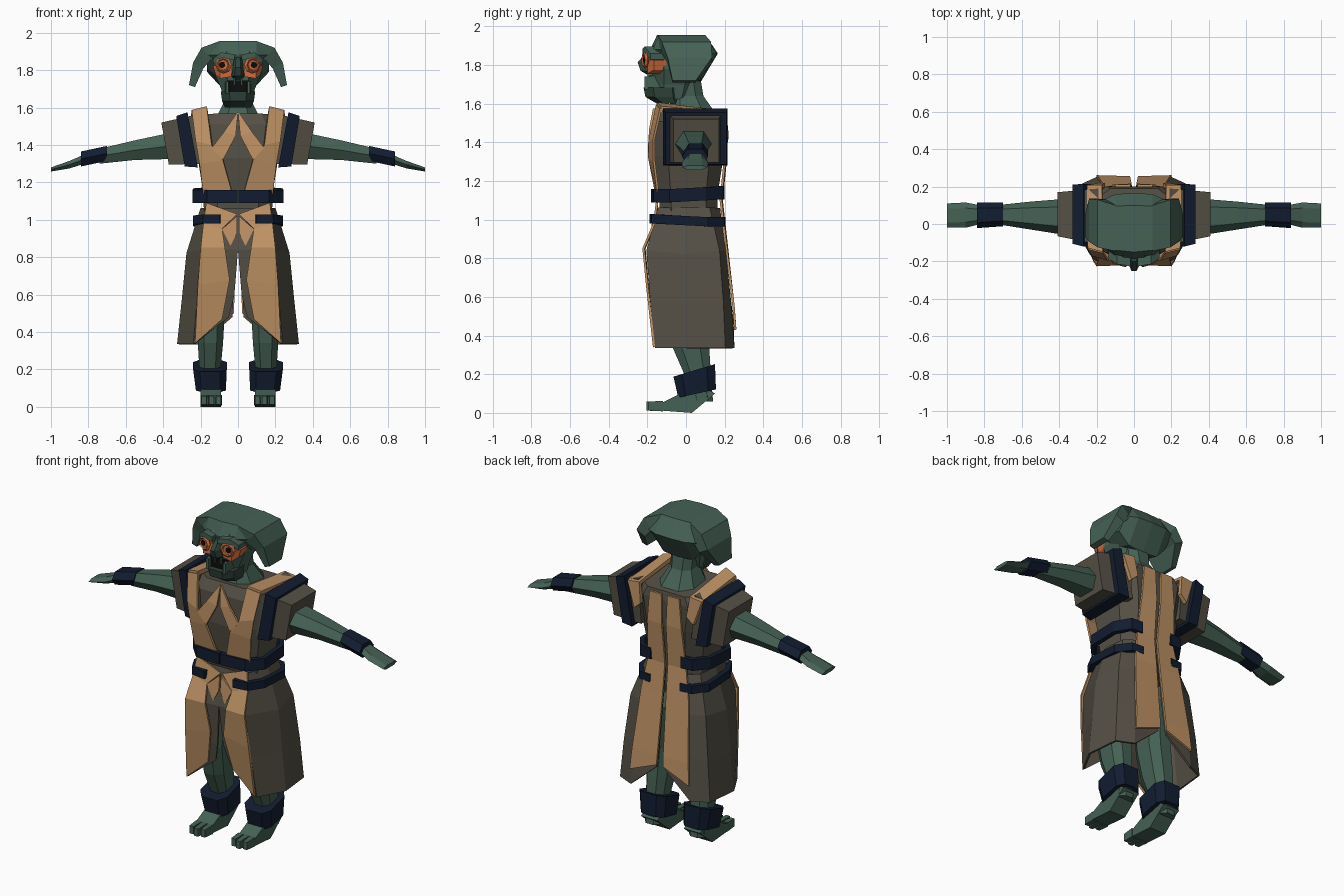
import bpy, bmesh, math

def material(name, col):
    m = bpy.data.materials.new(name)
    m.diffuse_color = (*col, 1)
    return m

GREEN = material("green_skin", (0.06, 0.12, 0.09))
DARK = material("dark_skin", (0.03, 0.06, 0.045))
TAN = material("tan_cloth", (0.52, 0.29, 0.13))
BROWN = material("brown_cloth", (0.09, 0.08, 0.06))
NAVY = material("navy_leather", (0.006, 0.012, 0.03))
ORANGE = material("orange_eye", (0.6, 0.15, 0.05))
BLACK = material("black", (0.004, 0.004, 0.004))

def build(name, rows, mat, closed, mirror, thick):
    bm = bmesh.new()
    vr = [[bm.verts.new(p) for p in r] for r in rows]
    n = len(rows[0])
    for a, b in zip(vr, vr[1:]):
        for i in range(n if closed else n - 1):
            j = (i + 1) % n
            bm.faces.new((a[i], a[j], b[j], b[i]))
    if closed:
        bm.faces.new(vr[0])
        bm.faces.new(vr[-1])
    bmesh.ops.recalc_face_normals(bm, faces=bm.faces)
    me = bpy.data.meshes.new(name)
    bm.to_mesh(me)
    bm.free()
    me.materials.append(mat)
    ob = bpy.data.objects.new(name, me)
    bpy.context.collection.objects.link(ob)
    if thick:
        s = ob.modifiers.new("thickness", 'SOLIDIFY')
        s.thickness, s.offset = thick, 0
    if mirror:
        ob.modifiers.new("mirror", 'MIRROR')
    return ob

def loft(name, rows, mat, mirror=True):
    return build(name, rows, mat, True, mirror, 0)

def sheet(name, rows, mat, thick=0.012):
    return build(name, rows, mat, False, True, thick)

def octagon(x0, x1, y0, y1, z, tilt=0.0, k=0.25):
    """Chamfered rectangle at height z; tilt raises the back and lowers the front."""
    cx, cy = (x1 - x0) * k, (y1 - y0) * k
    pts = [(x0 + cx, y0), (x1 - cx, y0), (x1, y0 + cy), (x1, y1 - cy),
           (x1 - cx, y1), (x0 + cx, y1), (x0, y1 - cy), (x0, y0 + cy)]
    m = (y0 + y1) / 2
    return [(x, y, z + tilt * (y - m)) for x, y in pts]

def slab(xt, zt, xb, zb, y0, y1):
    """Section across an arm: top edge and bottom edge."""
    return [(xt, y0, zt), (xt, y1, zt), (xb, y1, zb), (xb, y0, zb)]

def arm_ring(x, z0, z1, y0, y1):
    h, c = z1 - z0, (y1 - y0) * .22
    return [(x, y0 + c, z1), (x, y1 - c, z1), (x, y1, z0 + h * .5),
            (x, y1 - c, z0), (x, y0 + c, z0), (x, y0, z0 + h * .5)]

def box(name, x0, x1, y0, y1, z0, z1, mat, mirror=True, taper=0.0):
    t = taper
    return loft(name, [[(x0, y1, z0), (x1, y1, z0), (x1, y1, z1), (x0, y1, z1)],
                       [(x0 + t, y0, z0 + t), (x1 - t, y0, z0 + t),
                        (x1 - t, y0, z1 - t), (x0 + t, y0, z1 - t)]], mat, mirror)

# Torso
loft("torso", [octagon(-w, w, a, b, z, t, .2) for w, a, b, z, t in
     [(.18, -.13, .16, .95, 0), (.185, -.14, .165, 1.14, 0), (.215, -.165, .195, 1.33, 0),
      (.25, -.155, .2, 1.5, -.05), (.21, -.12, .19, 1.555, -.08)]], BROWN, False)

# Sleeves and shoulder bands
loft("sleeve", [slab(.19, 1.57, .17, 1.30, -.11, .19),
                slab(.41, 1.52, .37, 1.295, -.065, .17)], BROWN)
loft("shoulder_band", [slab(.27, 1.575, .215, 1.28, -.12, .215),
                       slab(.33, 1.555, .285, 1.285, -.105, .21)], NAVY)

# Arms, cuffs and hands
loft("arm", [arm_ring(.36, 1.325, 1.465, -.06, .135), arm_ring(.55, 1.32, 1.425, -.03, .12),
             arm_ring(.74, 1.30, 1.38, 0, .1)], GREEN)
loft("wrist_cuff", [arm_ring(.70, 1.315, 1.395, -.012, .115),
                    arm_ring(.84, 1.285, 1.365, -.022, .115)], NAVY)
loft("hand", [arm_ring(.82, 1.30, 1.35, .0, .1), arm_ring(.9, 1.275, 1.315, -.02, .115),
              arm_ring(1.0, 1.258, 1.28, -.02, .11)], GREEN)

# Open skirt, side panels wrapping front to back
sheet("skirt", [
    [(.0, -.14, 1.06), (.15, -.14, 1.06), (.195, 0, 1.06), (.18, .12, 1.06), (.12, .17, 1.06), (.02, .17, 1.06)],
    [(.0, -.18, .84), (.19, -.2, .84), (.27, 0, .82), (.25, .17, .84), (.17, .2, .84), (.02, .2, .84)],
    [(.02, -.165, .6), (.215, -.18, .58), (.295, 0, .57), (.28, .19, .57), (.19, .225, .6), (.025, .225, .6)],
    [(.05, -.14, .48), (.235, -.155, .335), (.32, 0, .335), (.3, .2, .335), (.2, .245, .335), (.03, .24, .48)],
], BROWN)

# Tan front skirt panels
sheet("front_panel", [
    [(.005, -.155, 1.03), (.17, -.15, 1.09)],
    [(.085, -.175, .95), (.185, -.165, .98)],
    [(.07, -.215, .85), (.2, -.22, .85)],
    [(.045, -.2, .68), (.215, -.2, .65)],
    [(.085, -.165, .47), (.23, -.165, .34)]], TAN)
sheet("front_panel_hook", [[(.005, -.165, 1.02), (.085, -.175, .95)],
                           [(.005, -.175, .93), (.04, -.18, .86)]], TAN)

# Tan chest lapels and shoulder straps
sheet("lapel", [
    [(.165, -.15, 1.595), (.245, -.13, 1.575)],
    [(.14, -.19, 1.4), (.225, -.165, 1.42)],
    [(.08, -.19, 1.32), (.205, -.165, 1.3)],
    [(.03, -.155, 1.14), (.185, -.145, 1.14)]], TAN)
sheet("collar_point", [
    [(.0, -.165, 1.575), (.004, -.165, 1.575)],
    [(.012, -.185, 1.45), (.075, -.185, 1.47)],
    [(.08, -.19, 1.32), (.14, -.19, 1.385)]], TAN)
sheet("shoulder_strap", [
    [(.165, -.15, 1.595), (.245, -.13, 1.575)],
    [(.17, .2, 1.555), (.25, .2, 1.545)],
    [(.155, .208, 1.44), (.2, .205, 1.4)]], TAN, .025)

# Tan back panels
sheet("back_panel", [
    [(.02, .205, 1.53), (.1, .205, 1.53)],
    [(.015, .21, 1.35), (.115, .205, 1.35)],
    [(.01, .185, 1.1), (.13, .18, 1.1)],
    [(.012, .205, .92), (.16, .2, .92)],
    [(.02, .245, .56), (.19, .245, .56)],
    [(.022, .25, .5), (.2, .255, .43)]], TAN)

# Belts
def belt(name, path, height):
    sheet(name, [[(x, y, z + d) for x, y, z in path] for d in (0, height)], NAVY, .03)

belt("upper_belt", [(.003, -.165, 1.09), (.16, -.155, 1.09), (.23, -.08, 1.09),
                    (.225, .1, 1.1), (.17, .18, 1.105), (.1, .185, 1.105)], .068)
belt("lower_belt", [(.095, -.175, .98), (.18, -.165, .98), (.225, -.08, .975),
                    (.225, .11, .965), (.17, .185, .965), (.1, .19, .965)], .048)

# Legs, ankle cuffs, feet and toes
loft("leg", [octagon(.04, .2, -.1, .12, .78), octagon(.07, .22, -.11, .1, .52),
             octagon(.08, .215, -.07, .12, .34), octagon(.095, .205, 0, .13, .18),
             octagon(.1, .2, .03, .14, .06)], GREEN)
loft("ankle_cuff", [octagon(.06, .24, -.065, .15, .22, .3, .2),
                    octagon(.065, .225, -.04, .155, .1, .22, .2)], NAVY)
foot = [(.15, .1), (.03, .0), (-.13, .012), (-.13, .05), (-.03, .1), (.05, .16)]
loft("foot", [[(x, y, z) for y, z in foot] for x in (.09, .2)], GREEN)
for i in range(3):
    x = .086 + i * .039
    box("toe", x, x + .035, -.205 + .012 * abs(i - 1), -.12, .008, .062, GREEN, taper=.004)

# Neck and face core
loft("neck", [octagon(-.12, .12, -.1, .16, 1.54), octagon(-.07, .07, -.07, .09, 1.64),
              octagon(-.075, .075, -.08, .075, 1.73)], GREEN, False)
loft("face", [octagon(-.075, .075, -.15, .02, 1.625), octagon(-.09, .09, -.17, .05, 1.7),
              octagon(-.125, .125, -.18, .08, 1.78), octagon(-.13, .13, -.185, .1, 1.88),
              octagon(-.09, .09, -.14, .08, 1.94)], GREEN, False)

# Skull dome, then the side flaps hanging from it
dome = [(0, [(-.185, 1.88), (-.15, 1.955), (.1, 1.955), (.165, 1.86), (.075, 1.71), (-.06, 1.75)]),
        (.1, [(-.17, 1.88), (-.14, 1.955), (.095, 1.955), (.16, 1.86), (.075, 1.72), (-.06, 1.76)]),
        (.165, [(-.12, 1.88), (-.11, 1.925), (.08, 1.925), (.13, 1.86), (.07, 1.79), (-.04, 1.81)])]
loft("skull", [[(x, y, z) for y, z in pr] for x, pr in dome], GREEN)
flap = [(.1, 1.955, .1, 1.87, -.145, .1), (.195, 1.92, .14, 1.86, -.125, .13),
        (.24, 1.84, .185, 1.81, -.095, .135), (.262, 1.72, .23, 1.71, -.07, .05)]
loft("head_flap", [slab(*s) for s in flap], GREEN)

# Brow, nose, cheeks, mouth and jaw
loft("brow", [slab(.02, 1.885, .02, 1.855, -.225, -.13),
              slab(.09, 1.895, .09, 1.865, -.215, -.13),
              slab(.135, 1.86, .13, 1.83, -.185, -.1)], GREEN)
loft("nose", [octagon(-.022, .022, -.2, -.12, 1.87), octagon(-.028, .028, -.25, -.12, 1.815),
              octagon(-.035, .035, -.235, -.12, 1.77), octagon(-.02, .02, -.2, -.12, 1.75)], DARK, False)
loft("orange_socket", [slab(.03, 1.83, .035, 1.765, -.195, -.12),
                       slab(.1, 1.83, .095, 1.755, -.2, -.12),
                       slab(.135, 1.825, .12, 1.775, -.165, -.1)], ORANGE)
box("mouth", -.06, .06, -.19, -.1, 1.675, 1.745, BLACK, False)
box("tusk", .045, .07, -.215, -.12, 1.67, 1.745, GREEN, taper=.005)
box("front_tooth", .012, .026, -.2, -.12, 1.715, 1.76, GREEN, taper=.003)
loft("jaw", [octagon(-.07, .07, -.15, -.02, 1.6), octagon(-.085, .085, -.21, -.02, 1.635),
             octagon(-.092, .092, -.22, -.02, 1.685)], DARK, False)

# Eyes
for s in (-1, 1):
    rot = (math.radians(90), 0, s * math.radians(15))
    bpy.ops.mesh.primitive_torus_add(major_segments=8, minor_segments=4, major_radius=.034,
                                     minor_radius=.012, location=(s * .077, -.21, 1.828), rotation=rot)
    bpy.context.object.name = "eye_ring"
    bpy.context.object.data.materials.append(ORANGE)
    for nm, r, d, m in (("eyeball", .032, .06, ORANGE), ("pupil", .017, .068, BLACK)):
        bpy.ops.mesh.primitive_cylinder_add(vertices=8, radius=r, depth=d,
                                            location=(s * .077, -.185, 1.828), rotation=rot)
        bpy.context.object.name = nm
        bpy.context.object.data.materials.append(m)
